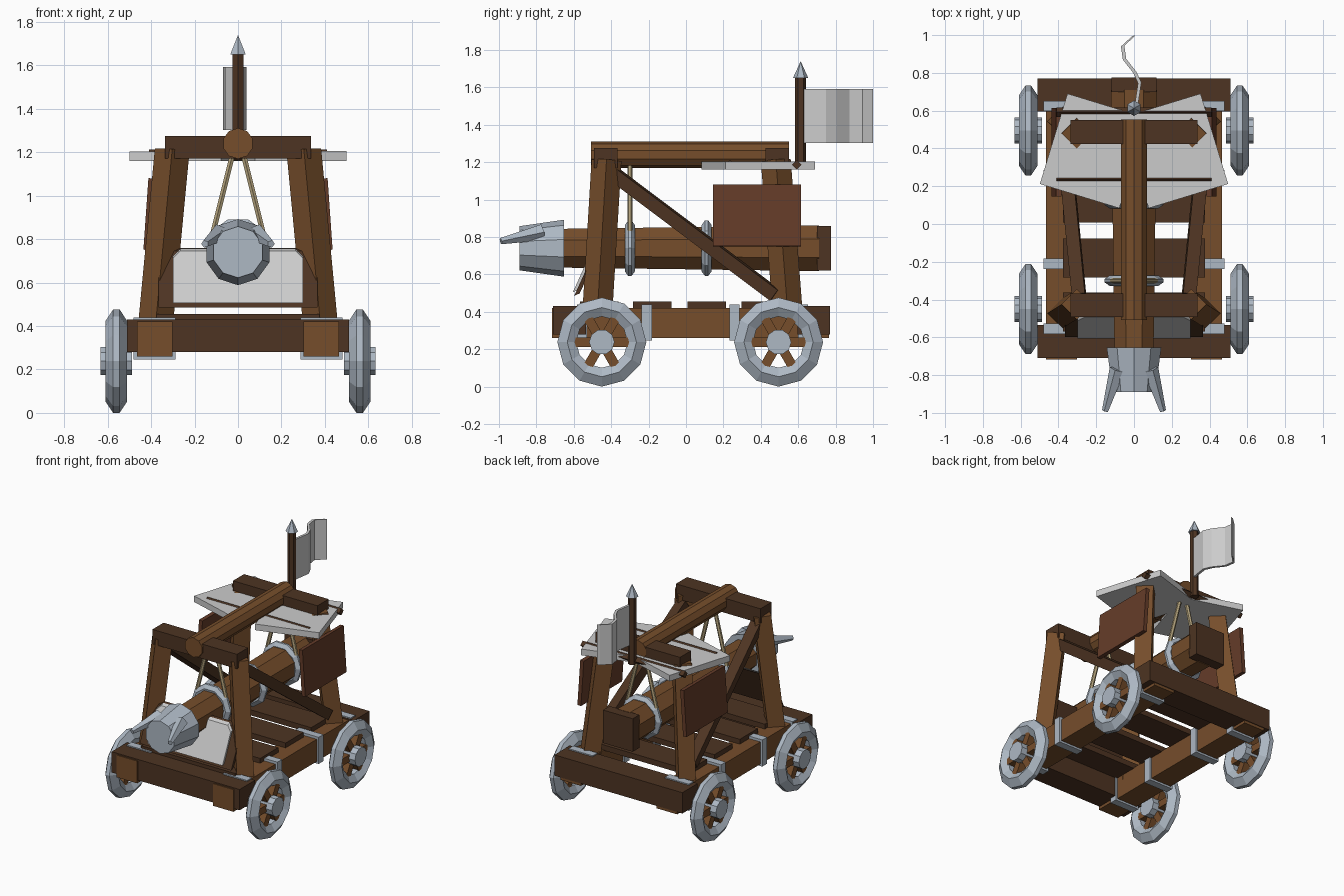
import bpy, bmesh, math
from mathutils import Vector, Matrix

if "Cube" in bpy.data.objects:
    bpy.data.objects.remove(bpy.data.objects["Cube"])


def material(name, r, g, b):
    m = bpy.data.materials.new(name)
    m.diffuse_color = (r, g, b, 1)
    m.use_nodes = True
    m.node_tree.nodes["Principled BSDF"].inputs["Base Color"].default_value = m.diffuse_color
    return m


DARK = material("dark_wood", 0.075, 0.034, 0.016)
WOOD = material("light_wood", 0.18, 0.075, 0.024)
RED = material("red_wood", 0.13, 0.045, 0.022)
ROPE = material("rope", 0.45, 0.36, 0.2)
METAL = material("metal", 0.42, 0.48, 0.55)


def finish(name, bm, mat=None):
    bmesh.ops.recalc_face_normals(bm, faces=bm.faces)
    me = bpy.data.meshes.new(name)
    bm.to_mesh(me)
    bm.free()
    ob = bpy.data.objects.new(name, me)
    bpy.context.collection.objects.link(ob)
    if mat:
        me.materials.append(mat)
    return ob


def box(name, lo, hi, mat=None, rot=None):
    """Box between two corners, optionally turned about its centre."""
    lo, hi = Vector(lo), Vector(hi)
    bm = bmesh.new()
    m = Matrix.Translation((lo + hi) / 2)
    if rot:
        m = m @ Matrix.Rotation(rot[0], 4, rot[1])
    bmesh.ops.create_cube(bm, size=1, matrix=m @ Matrix.Diagonal((*(hi - lo), 1)))
    return finish(name, bm, mat)


def rod(name, p, q, r1, r2, n, mat=None, twist=0):
    """Straight n-sided bar or cone from p to q."""
    p, q = Vector(p), Vector(q)
    d = q - p
    m = (Matrix.Translation((p + q) / 2) @ Vector((0, 0, 1)).rotation_difference(d).to_matrix().to_4x4()
         @ Matrix.Rotation(twist, 4, 'Z'))
    bm = bmesh.new()
    bmesh.ops.create_cone(bm, cap_ends=True, segments=n, radius1=r1, radius2=r2, depth=d.length, matrix=m)
    return finish(name, bm, mat)


def ring(name, centre, axis, profile, n, mat=None):
    """Closed (radius, offset) profile turned around an axis."""
    m = Matrix.Translation(centre) @ Vector((0, 0, 1)).rotation_difference(Vector(axis)).to_matrix().to_4x4()
    bm = bmesh.new()
    loops = []
    for i in range(n):
        a = 2 * math.pi * i / n
        loops.append([bm.verts.new(m @ Vector((r * math.cos(a), r * math.sin(a), h))) for r, h in profile])
    k = len(profile)
    for i in range(n):
        a, b = loops[i], loops[(i + 1) % n]
        for j in range(k):
            bm.faces.new((a[j], a[(j + 1) % k], b[(j + 1) % k], b[j]))
    return finish(name, bm, mat)


def extrude(name, pts, offset, mat=None):
    """Flat outline pushed along an offset."""
    bm = bmesh.new()
    f = bm.faces.new([bm.verts.new(p) for p in pts])
    g = bmesh.ops.extrude_face_region(bm, geom=[f])
    bmesh.ops.translate(bm, vec=offset, verts=[v for v in g['geom'] if isinstance(v, bmesh.types.BMVert)])
    bm.faces.new([v for v in bm.verts][:len(pts)]) if f not in bm.faces else None
    return finish(name, bm, mat)


# Base frame: end beams and deck planks
box("front_beam", (-.51, -.71, .28), (.51, -.535, .43), DARK)
box("rear_beam", (-.51, .595, .28), (.51, .77, .43), DARK)
for y in (-.465, -.18, .11, .40):
    box("deck_plank", (-.375, y - .103, .415), (.375, y + .103, .455), DARK)

WHEEL = [(.238, .015), (.185, .05), (.137, .02), (.137, -.02), (.185, -.05), (.238, -.015)]
for s in (-1, 1):
    # Side rails with metal straps
    rail = sorted((s * .302, s * .465))
    strap = sorted((s * .288, s * .48))
    box("side_rail", (rail[0], -.717, .26), (rail[1], .765, .42), WOOD)
    for y in (-.555, -.21, .26, .625):
        box("rail_strap", (strap[0], y - .027, .246), (strap[1], y + .027, .438), METAL)
    # Wheels
    for y in (-.45, .495):
        c = Vector((s * .56, y, .238))
        ring("wheel_rim", c, (1, 0, 0), WHEEL, 12, METAL)
        rod("wheel_hub", c - Vector((.073, 0, 0)), c + Vector((.073, 0, 0)), .068, .068, 10, METAL)
        for i in range(3):
            a = i * math.pi / 3
            d = Vector((0, math.cos(a), math.sin(a))) * .16
            rod("wheel_spoke", c - d, c + d, .036, .036, 4, WOOD, math.pi / 4)
    # Leaning posts and long braces
    rod("front_post", (s * .382, -.475, .38), (s * .303, -.425, 1.21), .08, .08, 4, WOOD)
    rod("rear_post", (s * .382, .545, .38), (s * .303, .48, 1.21), .08, .08, 4, WOOD)
    rod("diagonal_brace", (s * .29, -.39, 1.14), (s * .375, .475, .49), .05, .05, 4, DARK, math.pi / 4)
    # Hanging side panels
    box("side_panel", (s * .41 - .014, .145, .75), (s * .41 + .014, .615, 1.08), RED,
        (-s * .07, 'Y'))
    # Roof boards, fanned out and lying flat
    box("roof_board", (s * .215 - .22, .387 - .25, 1.16), (s * .215 + .22, .387 + .25, 1.204 + s * .0005),
        None, (s * math.radians(17), 'Z'))
    # Ram horns
    rod("ram_horn", (s * .085, -.77, .825), (s * .152, -.99, .778), .045, .018, 5, METAL)
    # Suspension ropes
    for y in (-.3, .5):
        rod("rope", (s * .125, y, .79), (s * .025, y, 1.19), .014, .014, 6, ROPE)

# Upper frame
for y in (-.43, .487):
    box("cross_beam", (-.337, y - .063, 1.17), (.337, y + .063, 1.275), DARK)
rod("ridge_log", (0, -.507, 1.24), (0, .552, 1.24), .071, .071, 10, WOOD)
for y in (.235, .592):
    rod("roof_batten", (-.41, y, 1.187), (.41, y, 1.187), .025, .025, 4, DARK)

# Ram
rod("ram_log", (0, -.68, .74), (0, .71, .74), .112, .132, 8, WOOD, math.pi / 8)
box("ram_end_block", (-.118, .70, .622), (.118, .775, .86), DARK)
rod("ram_head", (0, -.653, .74), (0, -.89, .74), .152, .118, 10, METAL)
for y in (-.3, .11, .5):
    ring("ram_band", (0, y, .74), (0, 1, 0),
         [(.157, .008), (.13, .027), (.1, .02), (.1, -.02), (.13, -.027), (.157, -.008)], 10, METAL)

# Leaning front shield with its backing board
back = Vector((0, .03, .014))
extrude("front_shield", [(-.30, -.605, .505), (.30, -.605, .505), (.30, -.512, .71), (.265, -.495, .745),
                         (-.265, -.495, .745), (-.30, -.512, .71)], back * .8)
extrude("shield_backing", [(-.365, -.598, .485), (.365, -.598, .485), (.365, -.525, .645), (.30, -.48, .745),
                           (-.30, -.48, .745), (-.365, -.525, .645)], back, DARK)

# Flag pole, finial and waving flag
rod("flag_pole", (0, .613, 1.165), (0, .613, 1.66), .029, .029, 6, DARK)
rod("pole_finial", (0, .613, 1.65), (0, .613, 1.74), .041, 0, 6, METAL)
wave = [(.012, .625), (.03, .745), (.005, .80), (-.05, .87), (-.06, .94), (0, .995)]
outline = [(x - .009, y) for x, y in wave] + [(x + .009, y + .004) for x, y in reversed(wave)]
extrude("flag", [(x, y, 1.302) for x, y in outline], (0, 0, .29))
